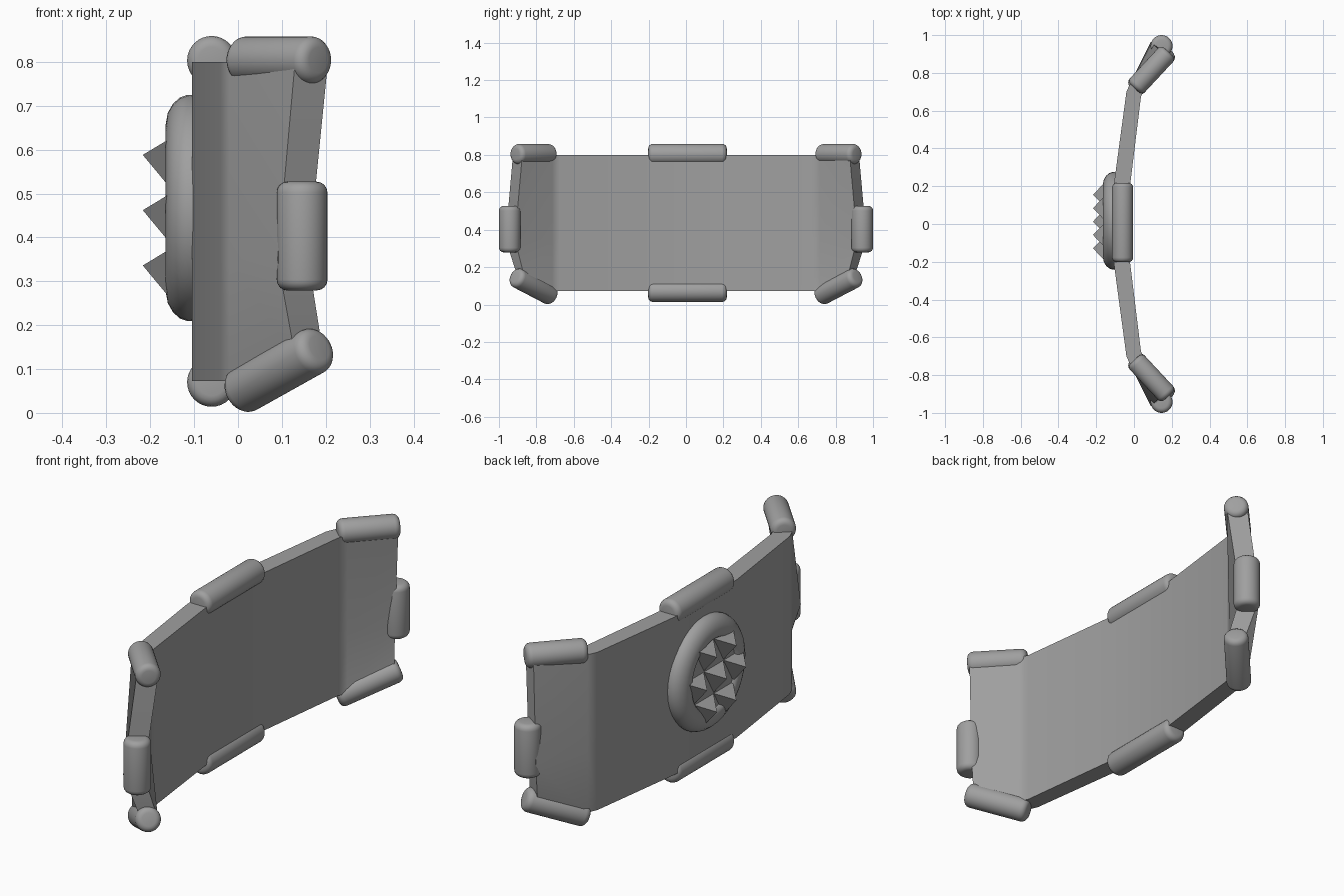
import bpy, bmesh, math
from mathutils import Vector

cube = bpy.data.objects.get("Cube")
if cube:
    bpy.data.objects.remove(cube, do_unlink=True)

metal = bpy.data.materials.new("grey_metal")
metal.use_nodes = True
GREY = (0.35, 0.35, 0.35, 1)
metal.diffuse_color = GREY
metal.node_tree.nodes["Principled BSDF"].inputs["Base Color"].default_value = GREY


def finish(name, bm, angle=40):
    """Turn a bmesh into a shaded object."""
    bmesh.ops.recalc_face_normals(bm, faces=bm.faces)
    mesh = bpy.data.meshes.new(name)
    bm.to_mesh(mesh)
    bm.free()
    mesh.materials.append(metal)
    obj = bpy.data.objects.new(name, mesh)
    bpy.context.collection.objects.link(obj)
    bpy.ops.object.select_all(action='DESELECT')
    obj.select_set(True)
    bpy.context.view_layer.objects.active = obj
    if angle:
        bpy.ops.object.shade_smooth_by_angle(angle=math.radians(angle))
    return obj


def lathe(name, profile, origin, axis, steps=32):
    """Spin (radius, height) points around an axis through the origin."""
    bm = bmesh.new()
    turn = Vector((0, 0, 1)).rotation_difference(Vector(axis).normalized())
    rings = []
    for r, h in profile:
        ring = []
        for i in range(steps):
            a = math.tau * i / steps
            p = Vector((r * math.cos(a), r * math.sin(a), h))
            ring.append(bm.verts.new(turn @ p + Vector(origin)))
        rings.append(ring)
    for lo, hi in zip(rings, rings[1:]):
        for i in range(steps):
            j = (i + 1) % steps
            bm.faces.new((lo[i], lo[j], hi[j], hi[i]))
    bm.faces.new(rings[0])
    bm.faces.new(rings[-1])
    return finish(name, bm)


def roll(name, centre, axis, half, r=0.056):
    """Cylinder with rounded rims."""
    b = 0.025
    arc = [(r - b + b * math.cos(t), half - b + b * math.sin(t))
           for t in (math.pi / 2 * k / 4 for k in range(5))]
    profile = [(q, -h) for q, h in reversed(arc)] + arc
    lathe(name, profile, centre, axis)


# Curved panel: half outline as (outer x, outer y, inner x, inner y)
half = [(-0.105, 0.22, -0.02, 0.21), (-0.04, 0.70, 0.037, 0.675),
        (-0.02, 0.745, 0.057, 0.715)]
ends = [(0.13, 0.895, 0.195, 0.86, 0.13), (0.09, 0.965, 0.16, 0.915, 0.35),
        (0.13, 0.925, 0.205, 0.875, 0.80)]
columns = [[(*p, z) for z in (0.073, 0.35, 0.80)] for p in half] + [ends]


def flip(col):
    return [(ox, -oy, ix, -iy, z) for ox, oy, ix, iy, z in col]


columns = [flip(c) for c in reversed(columns)] + columns
bm = bmesh.new()
outer = [[bm.verts.new((p[0], p[1], p[4])) for p in c] for c in columns]
inner = [[bm.verts.new((p[2], p[3], p[4])) for p in c] for c in columns]
for i in range(len(columns) - 1):
    for grid in (outer, inner):
        for k in range(2):
            bm.faces.new((grid[i][k], grid[i + 1][k], grid[i + 1][k + 1], grid[i][k + 1]))
    for k in (0, 2):
        bm.faces.new((outer[i][k], outer[i + 1][k], inner[i + 1][k], inner[i][k]))
for i in (0, -1):
    for k in range(2):
        bm.faces.new((outer[i][k], outer[i][k + 1], inner[i][k + 1], inner[i][k]))
panel = finish("curved_panel", bm, 30)
panel.modifiers.new("even_shading", 'WEIGHTED_NORMAL').keep_sharp = True

# Padded rolls along the rim
roll("top_middle_roll", (-0.06, 0.008, 0.803), (0, 1, 0), 0.21)
roll("bottom_middle_roll", (-0.06, 0.008, 0.07), (0, 1, 0), 0.21)
for side, s in (("back", 1), ("front", -1)):
    roll(side + "_side_roll", (0.146, s * 0.942, 0.403), (0, 0, 1), 0.124, 0.058)
    roll(side + "_top_roll", (0.093, s * 0.815, 0.804), (0.68, s * 0.73, 0), 0.132, 0.054)
    roll(side + "_bottom_roll", (0.093, s * 0.815, 0.097),
         (0.68, s * 0.73, 0.38), 0.145, 0.054)

# Round boss with a shallow dish
BOSS = Vector((-0.105, 0.017, 0.467))
lathe("round_boss", [(0.256, -0.02), (0.258, 0.01), (0.252, 0.027), (0.238, 0.043),
                     (0.217, 0.055), (0.19, 0.06), (0.17, 0.056), (0.16, 0.045)],
      BOSS, (-1, 0, 0), 40)

# Three-sided spikes packed in a hexagon
bm = bmesh.new()
R, H, TIP = 0.088, 0.073, -0.217
for row, count in ((-1, 2), (0, 3), (1, 2)):
    for n in range(count):
        y = BOSS.y - 0.004 + (n - (count - 1) / 2) * 0.142
        z = BOSS.z - 0.005 + row * 0.126
        base = [bm.verts.new((TIP + H, y + R * math.sin(a), z - R * math.cos(a)))
                for a in (math.tau * k / 3 for k in range(3))]
        tip = bm.verts.new((TIP, y, z))
        for k in range(3):
            bm.faces.new((base[k], base[(k + 1) % 3], tip))
        bm.faces.new(base)
finish("boss_spikes", bm, 0)
